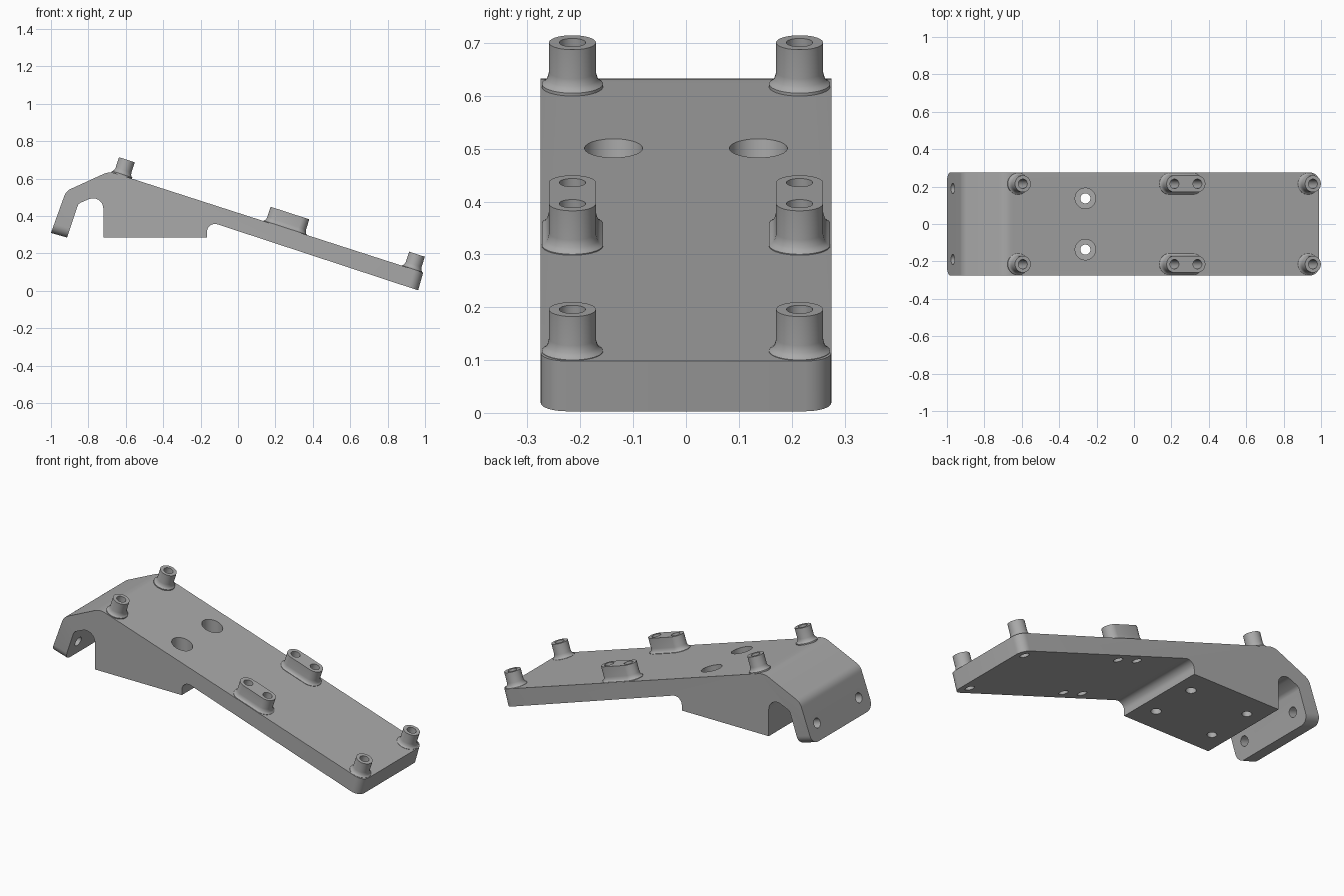
import bpy, bmesh, math
from mathutils import Matrix, Vector

cube = bpy.data.objects.get("Cube")
if cube:
    bpy.data.objects.remove(cube, do_unlink=True)

TILT = math.radians(18)      # slope of the deck
HALF_W = 0.275
BOSS_Y = 0.215
BOSS_H = 0.082
SEG = 32

grey = bpy.data.materials.new("Plain grey")
grey.use_nodes = True
grey.diffuse_color = (0.4, 0.4, 0.4, 1)
grey.node_tree.nodes["Principled BSDF"].inputs["Base Color"].default_value = (0.4, 0.4, 0.4, 1)


def make_object(name, bm):
    bmesh.ops.recalc_face_normals(bm, faces=bm.faces)
    mesh = bpy.data.meshes.new(name)
    bm.to_mesh(mesh)
    bm.free()
    mesh.materials.append(grey)
    obj = bpy.data.objects.new(name, mesh)
    bpy.context.collection.objects.link(obj)
    return obj


def arc(cx, cz, r, start, end, n=8):
    angles = [math.radians(start + (end - start) * i / n) for i in range(n + 1)]
    return [(cx + r * math.cos(a), cz + r * math.sin(a)) for a in angles]


def add_stack(bm, rings, spread, matrix):
    """Closed stack of stadium rings (radius, height); spread 0 gives circles."""
    loops = []
    for r, h in rings:
        pts = []
        for i in range(SEG):
            a = math.tau * (i + 0.5) / SEG
            x = r * math.cos(a)
            pts.append((x + math.copysign(spread, x), r * math.sin(a), h))
        loops.append([bm.verts.new(matrix @ Vector(p)) for p in pts])
    for lo, hi in zip(loops, loops[1:]):
        for i in range(SEG):
            j = (i + 1) % SEG
            bm.faces.new((lo[i], lo[j], hi[j], hi[i]))
    bm.faces.new(loops[0][::-1])
    bm.faces.new(loops[-1])


def placed(x, y, z, tilt):
    return Matrix.Translation((x, y, z)) @ Matrix.Rotation(tilt, 4, 'Y')


# Side profile of the bracket: hook, saddle block and sloping deck
profile = [(-1.0, 0.31), (-0.914, 0.285), (-0.858, 0.452), (-0.853, 0.463), (-0.842, 0.471)]
profile += arc(-0.775, 0.44, 0.055, 114, 0)
profile += [(-0.72, 0.285), (-0.166, 0.285)]
profile += arc(-0.123, 0.315, 0.043, 180, 72)
profile += [(0.963, 0.003), (0.99, 0.098)]
profile += arc(-0.683, 0.548, 0.085, 72, 116, 6)
profile += arc(-0.87, 0.488, 0.062, 116, 162, 6)
end_index = profile.index((0.963, 0.003))

bm = bmesh.new()
sides = [[bm.verts.new((x, y, z)) for x, z in profile] for y in (-HALF_W, HALF_W)]
count = len(profile)
for i in range(count):
    j = (i + 1) % count
    bm.faces.new((sides[0][i], sides[0][j], sides[1][j], sides[1][i]))
bm.faces.new(sides[0])
bm.faces.new(sides[1][::-1])
bmesh.ops.recalc_face_normals(bm, faces=bm.faces)
# Rounded corners at the hook tip and at the low end
corners = [bm.edges.get((s[i], s[i + 1])) for s in sides for i in (0, end_index)]
bmesh.ops.bevel(bm, geom=corners, offset=0.05, segments=8, profile=0.5, affect='EDGES')
body = make_object("bracket_body", bm)

# Standoffs with a flared foot; position is the centre of the top face
flare = [(0.058, -0.012), (0.058, 0.0), (0.052, 0.004), (0.048, 0.01),
         (0.0455, 0.018), (0.0445, 0.024), (0.0445, BOSS_H)]
SPREAD = 0.0645
bosses = []
for label, x, z, spread in (("upper_standoff", -0.594, 0.701, 0),
                            ("double_standoff", 0.278, 0.416, SPREAD),
                            ("lower_standoff", 0.957, 0.196, 0)):
    for side, y in (("right", -BOSS_Y), ("left", BOSS_Y)):
        bm = bmesh.new()
        add_stack(bm, flare, spread, placed(x, y, z, TILT) @ Matrix.Translation((0, 0, -BOSS_H)))
        bosses.append(make_object(f"{label}_{side}", bm))

# All drilled holes in one cutter
bm = bmesh.new()
R = 0.025
for s in (-1, 1):
    y = s * BOSS_Y
    add_stack(bm, [(R, -0.2), (R, 0.05)], 0, placed(-0.594, y, 0.701, TILT))
    add_stack(bm, [(R, -0.3), (R, 0.05)], 0, placed(0.957, y, 0.196, TILT))
    for k in (-SPREAD, SPREAD):
        add_stack(bm, [(R, -0.3), (R, 0.05)], 0,
                  placed(0.278, y, 0.416, TILT) @ Matrix.Translation((k, 0, 0)))
    # counterbored bolt hole, blind hole under the block, hook hole
    add_stack(bm, [(0.027, 0.2), (0.027, 0.40), (0.055, 0.40), (0.055, 0.7)], 0,
              placed(-0.26, s * 0.137, 0, 0))
    add_stack(bm, [(R, 0.2), (R, 0.42)], 0, placed(-0.628, s * 0.137, 0, 0))
    add_stack(bm, [(0.027, -0.13), (0.027, 0.08)], 0,
              placed(-0.97, s * 0.19, 0.396, TILT - math.pi / 2))
cutter = make_object("hole_cutter", bm)
cutter.hide_render = True

for obj in [body] + bosses:
    bpy.ops.object.select_all(action='DESELECT')
    obj.select_set(True)
    bpy.context.view_layer.objects.active = obj
    mod = obj.modifiers.new("Holes", 'BOOLEAN')
    mod.operation = 'DIFFERENCE'
    mod.solver = 'EXACT'
    mod.object = cutter
    bpy.ops.object.modifier_apply(modifier=mod.name)
    bpy.ops.object.shade_smooth_by_angle(angle=math.radians(35))

bpy.data.objects.remove(cutter, do_unlink=True)
